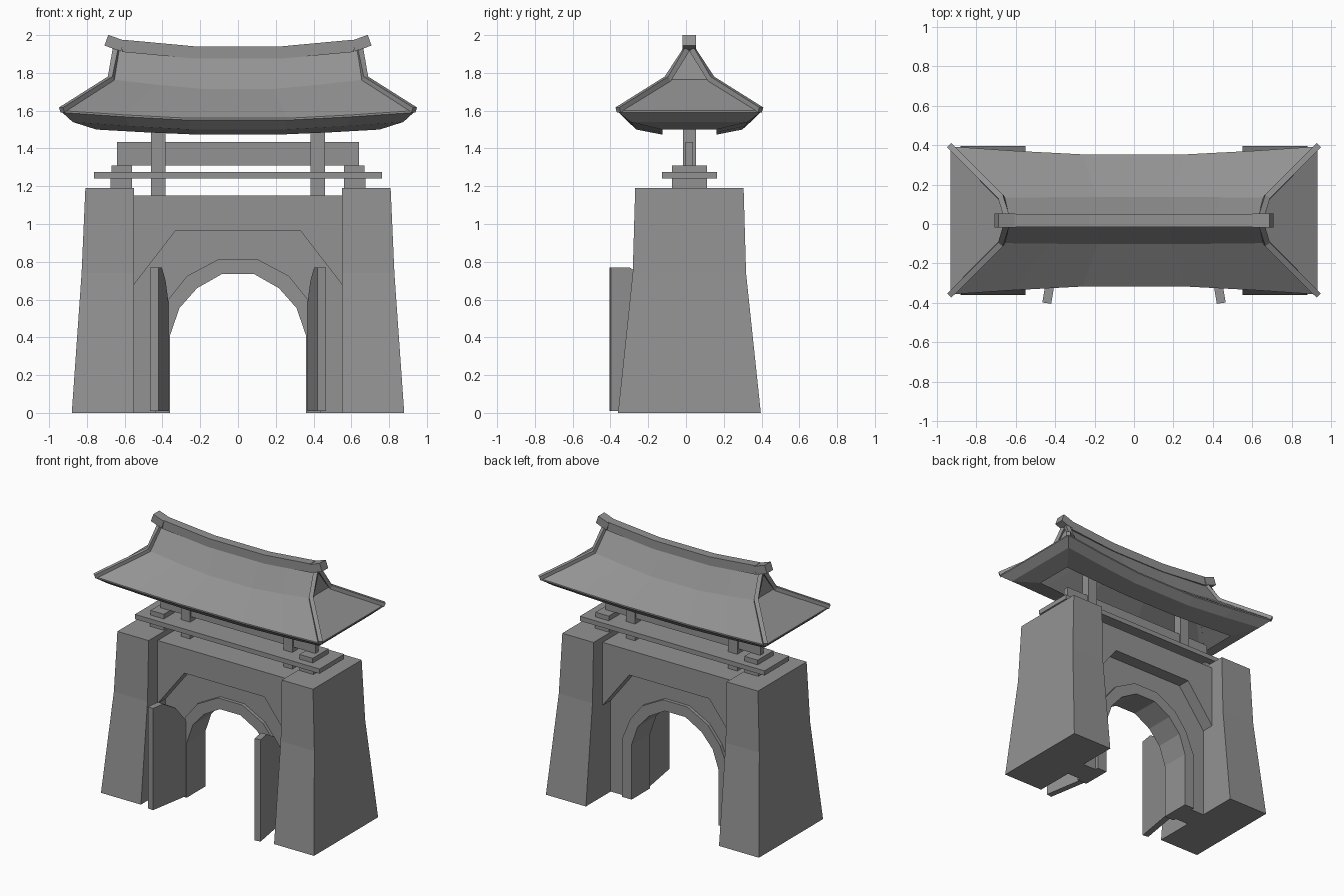
import bpy
import bmesh
from mathutils import Vector

cube = bpy.data.objects.get("Cube")
if cube:
    bpy.data.objects.remove(cube, do_unlink=True)

CY = 0.018  # depth of the gate's centre plane

stone = bpy.data.materials.new("plain grey")
stone.use_nodes = True
GREY = (0.29, 0.29, 0.29, 1)
stone.diffuse_color = GREY
stone.node_tree.nodes["Principled BSDF"].inputs["Base Color"].default_value = GREY


def finish(name, bm):
    bmesh.ops.recalc_face_normals(bm, faces=bm.faces)
    mesh = bpy.data.meshes.new(name)
    bm.to_mesh(mesh)
    bm.free()
    mesh.materials.append(stone)
    obj = bpy.data.objects.new(name, mesh)
    bpy.context.collection.objects.link(obj)
    return obj


def loft(name, rings, cap_start=True, cap_end=True):
    """Skin a list of equally long point loops."""
    bm = bmesh.new()
    loops = [[bm.verts.new(p) for p in ring] for ring in rings]
    n = len(loops[0])
    for a, b in zip(loops, loops[1:]):
        for i in range(n):
            j = (i + 1) % n
            bm.faces.new((a[i], a[j], b[j], b[i]))
    if cap_start:
        bm.faces.new(loops[0])
    if cap_end:
        bm.faces.new(loops[-1])
    return finish(name, bm)


def rect(x0, x1, half_y, z):
    return [(x0, CY - half_y, z), (x1, CY - half_y, z),
            (x1, CY + half_y, z), (x0, CY + half_y, z)]


def box(name, x0, x1, half_y, z0, z1):
    return loft(name, [rect(x0, x1, half_y, z0), rect(x0, x1, half_y, z1)])


def slab(name, outline, half_y):
    """Extrude a front outline of (x, z) points through the depth."""
    return loft(name, [[(x, CY + s * half_y, z) for x, z in outline] for s in (-1, 1)])


def mirrored(points):
    """Right half outline followed by its mirror image."""
    return points + [(-x, z) for x, z in reversed(points)]


def bar(name, path, width, height):
    """Rectangular bar along a path, with its section kept square to it."""
    path = [Vector(p) for p in path]
    rings = []
    for i, p in enumerate(path):
        along = (path[min(i + 1, len(path) - 1)] - path[max(i - 1, 0)]).normalized()
        side = along.cross(Vector((0, 0, 1))).normalized() * width / 2
        up = side.cross(along).normalized() * height / 2
        rings.append([p - side - up, p + side - up, p + side + up, p - side + up])
    return loft(name, rings)


# Recessed wall, arch surround and projecting upper wall
arch = [(0.36, 0), (0.36, 0.41), (0.31, 0.555), (0.217, 0.66), (0.085, 0.735)]
surround = [(0.44, 0), (0.44, 0.43), (0.37, 0.60), (0.27, 0.725), (0.1, 0.815)]
lintel = [(0.55, 0.68), (0.33, 0.965)]
opening = mirrored(arch)
slab("gate_wall", mirrored([(0.55, 0), (0.55, 1.145)]) + opening[::-1], 0.085)
slab("arch_surround", mirrored(surround) + opening[::-1], 0.11)
slab("upper_wall", mirrored([(0.55, 1.15)]) + mirrored(lintel)[::-1], 0.18)

# Parts repeated on both sides
door = [(0, 0.01), (0, 0.43), (0.045, 0.58), (0.14, 0.70), (0.26, 0.77),
        (0.36, 0.77), (0.36, 0.01)]
for side, s in (("left", 1), ("right", -1)):
    # Tapered gate towers
    loft(side + "_tower", [rect(s * 0.55, s * x, y, z) for x, y, z in
                           ((0.88, 0.378, 0), (0.828, 0.30, 0.74), (0.808, 0.287, 1.19))])
    # Door leaf swung open to the front
    hinge = Vector((0.36, -0.05, 0))
    along = Vector((0.06, -0.355, 0)).normalized()
    across = Vector((0.045, 0.007, 0))
    leaf = []
    for t in (0, 1):
        pts = [hinge + along * u + across * t + Vector((0, 0, z)) for u, z in door]
        leaf.append([(s * p.x, p.y, p.z) for p in pts])
    loft(side + "_door", leaf)
    # Supports of the roof
    box(side + "_lower_block", s * 0.56, s * 0.675, 0.093, 1.19, 1.24)
    box(side + "_upper_block", s * 0.56, s * 0.67, 0.093, 1.275, 1.31)
    box(side + "_post", s * 0.385, s * 0.46, 0.034, 1.15, 1.62)

box("long_plank", -0.763, 0.763, 0.145, 1.24, 1.275)
box("cross_beam", -0.64, 0.64, 0.02, 1.31, 1.435)


# Curved roof with gabled ends: ridge, break, eave, then soffit to its opening
def roof_ring(x_end, y_mid, y_end, z_mid, z_end):
    ring = []
    for s in (-1, 1):
        cols = []
        for t, k in ((0.28, 0), (0.65, 0.45), (1, 1)):
            cols.append((x_end * t, y_mid + (y_end - y_mid) * k, z_mid + (z_end - z_mid) * k))
        row = [(-x, y, z) for x, y, z in reversed(cols)] + cols
        ring += [(-s * x, CY + s * y, z) for x, y, z in row]
    return ring


loft("roof", [roof_ring(*r) for r in (
    (0.64, 0.02, 0.012, 1.885, 1.925),
    (0.665, 0.12, 0.115, 1.715, 1.765),
    (0.93, 0.335, 0.375, 1.56, 1.60),
    (0.93, 0.335, 0.375, 1.55, 1.59),
    (0.875, 0.28, 0.31, 1.50, 1.54),
    (0.75, 0.143, 0.143, 1.473, 1.50))], cap_end=False)

# Ridge with raised end blocks, and bars down the gables and hips
ridge = [(0.23, 1.908), (0.61, 1.943)]
bar("ridge", [(-x, CY, z) for x, z in reversed(ridge)] + [(x, CY, z) for x, z in ridge],
    0.065, 0.065)
for side, s in (("left", 1), ("right", -1)):
    bar(side + "_ridge_end", [(s * 0.61, CY, 1.942), (s * 0.697, CY, 1.973)], 0.072, 0.06)
    for end, d in (("front", -1), ("back", 1)):
        bar(f"{side}_{end}_hip_bar",
            [(s * 0.645, CY + d * 0.015, 1.925), (s * 0.672, CY + d * 0.115, 1.768),
             (s * 0.933, CY + d * 0.377, 1.603)], 0.03, 0.03)
